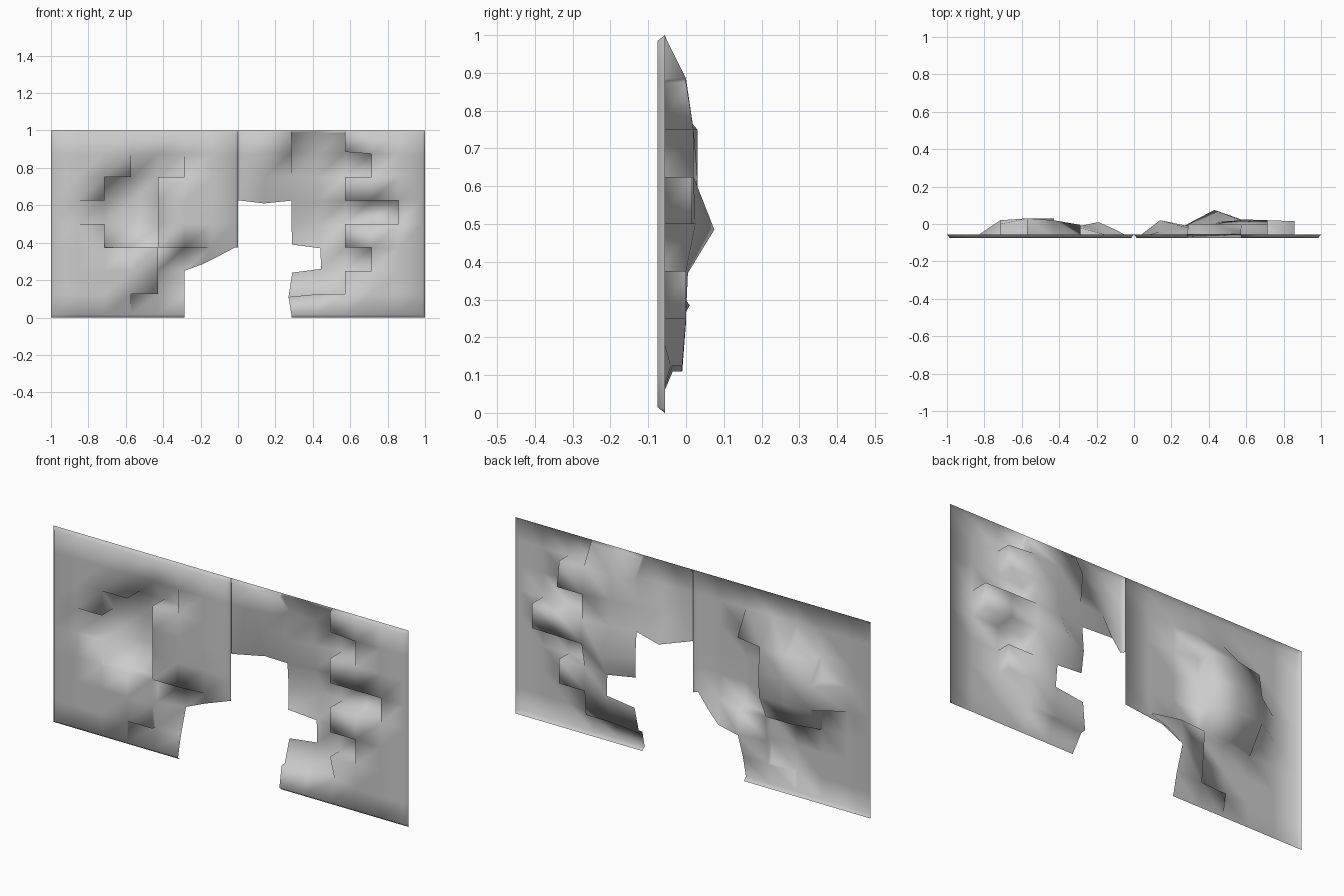
import bpy

if "Cube" in bpy.data.objects:
    bpy.data.objects.remove(bpy.data.objects["Cube"])

COLS, ROWS = 7, 8
FRONT, RIM, BEVEL = -0.075, -0.056, 0.015
SIDES = ((0, -1), (1, 0), (0, 1), (-1, 0))


def line(k, n):
    """Grid line position 0..1; first and last cells are the bevelled rim."""
    if k < 0:
        return 0.0
    if k > n:
        return 1.0
    return min(max(k / n, BEVEL), 1 - BEVEL)


def spread(rows):
    """Turn {row: (first column, depths)} into {(column, row): depth}."""
    return {(c + n, r): d for r, (c, ds) in rows.items() for n, d in enumerate(ds)}


def cells(rows):
    """Turn {row: (first, last)} into a set of grid cells."""
    return {(c, r) for r, (a, b) in rows.items() for c in range(a, b + 1)}


def wall_panel(name, x0, holes, pushed, dents, pushed_depths, moves):
    """Sheet of brick-sized cells; pushed cells step back behind the rest."""
    verts, faces, index = [], [], {}

    def vertex(p, layer):
        i, j = p
        if i in (-1, COLS + 1) or j in (-1, ROWS + 1):
            y = RIM
        else:
            y = layer.get(p, FRONT)
        x, z = moves.get(p, (line(i, COLS), line(j, ROWS)))
        key = (round(x0 + x, 4), round(y, 4), round(z, 4))
        if key not in index:
            index[key] = len(verts)
            verts.append(key)
        return index[key]

    def depths_of(i, j):
        cell = (min(max(i, 0), COLS - 1), min(max(j, 0), ROWS - 1))
        if not (-1 <= i <= COLS and -1 <= j <= ROWS) or cell in holes or (i, j) in holes:
            return None
        return pushed_depths if cell in pushed else dents

    def add(face):
        face = list(dict.fromkeys(face))
        if len(face) > 2:
            faces.append(face)

    for j in range(-1, ROWS + 1):
        for i in range(-1, COLS + 1):
            layer = depths_of(i, j)
            if layer is None:
                continue
            ring = [(i, j), (i + 1, j), (i + 1, j + 1), (i, j + 1)]
            add([vertex(p, layer) for p in ring])
            # step walls around the pushed cells
            if layer is pushed_depths:
                for n, (di, dj) in enumerate(SIDES):
                    if depths_of(i + di, j + dj) is dents:
                        a, b = ring[n], ring[(n + 1) % 4]
                        add([vertex(b, layer), vertex(a, layer),
                             vertex(a, dents), vertex(b, dents)])
    mesh = bpy.data.meshes.new(name)
    mesh.from_pydata(verts, [], faces)
    mesh.validate()
    mesh.shade_smooth()
    ob = bpy.data.objects.new(name, mesh)
    bpy.context.collection.objects.link(ob)
    return ob


# Left panel: bulge in the middle, broken lower right corner
wall_panel(
    "left_wall_panel", -1.0,
    holes=cells({0: (5, 6), 1: (5, 6)}) | {(7, 2)},
    pushed=cells({0: (3, 4), 1: (4, 4), 2: (4, 6), 3: (2, 3),
                  4: (1, 3), 5: (2, 3), 6: (3, 4)}),
    dents={(6, 3): -.06},
    pushed_depths=spread({1: (3, [-.06, -.05, -.05]),
                          2: (4, [-.04, -.01, .01, -.03]),
                          3: (2, [-.06, -.03, -.03, -.02, -.06]),
                          4: (2, [.02, .03, .025]), 5: (2, [.02, .03, .03]),
                          6: (2, [0, .03, .02, -.005])}),
    moves={(6, 2): (.81, .285), (7, 2): (.9, .33)})

# Right panel: brick courses pushed back, opening on the inner side
wall_panel(
    "right_wall_panel", 0.0,
    holes=cells({r: (0, 1) for r in range(5)}) | {(2, 2)},
    pushed=cells({1: (2, 3), 2: (3, 4), 3: (2, 3), 4: (2, 5),
                  5: (2, 3), 6: (2, 4), 7: (2, 3)}),
    dents=spread({1: (2, [-.035, -.035, -.04]), 5: (1, [.02, -.01]),
                  6: (1, [-.04, -.02]), 7: (1, [-.065, -.05])}),
    pushed_depths=spread({1: (2, [-.01, -.01, -.01]), 2: (2, [0, 0, 0, 0]),
                          3: (2, [-.01, .005, 0, 0]),
                          4: (2, [0, .075, .025, .02, .015]),
                          5: (2, [-.01, .01, .02, .02, .015]),
                          6: (2, [-.02, 0, .02, .02]),
                          7: (2, [0, 0, 0, 0]), 8: (2, [-.05, -.05, -.05])}),
    moves={(1, 5): (.14, .61), (2, 3): (.29, .39), (3, 3): (.44, .37),
           (3, 2): (.445, .26), (2, 2): (.29, .24), (2, 1): (.27, .11),
           (3, 4): (.43, .485), (2, 7): (.29, .885), (4, 7): (.575, .885)})
